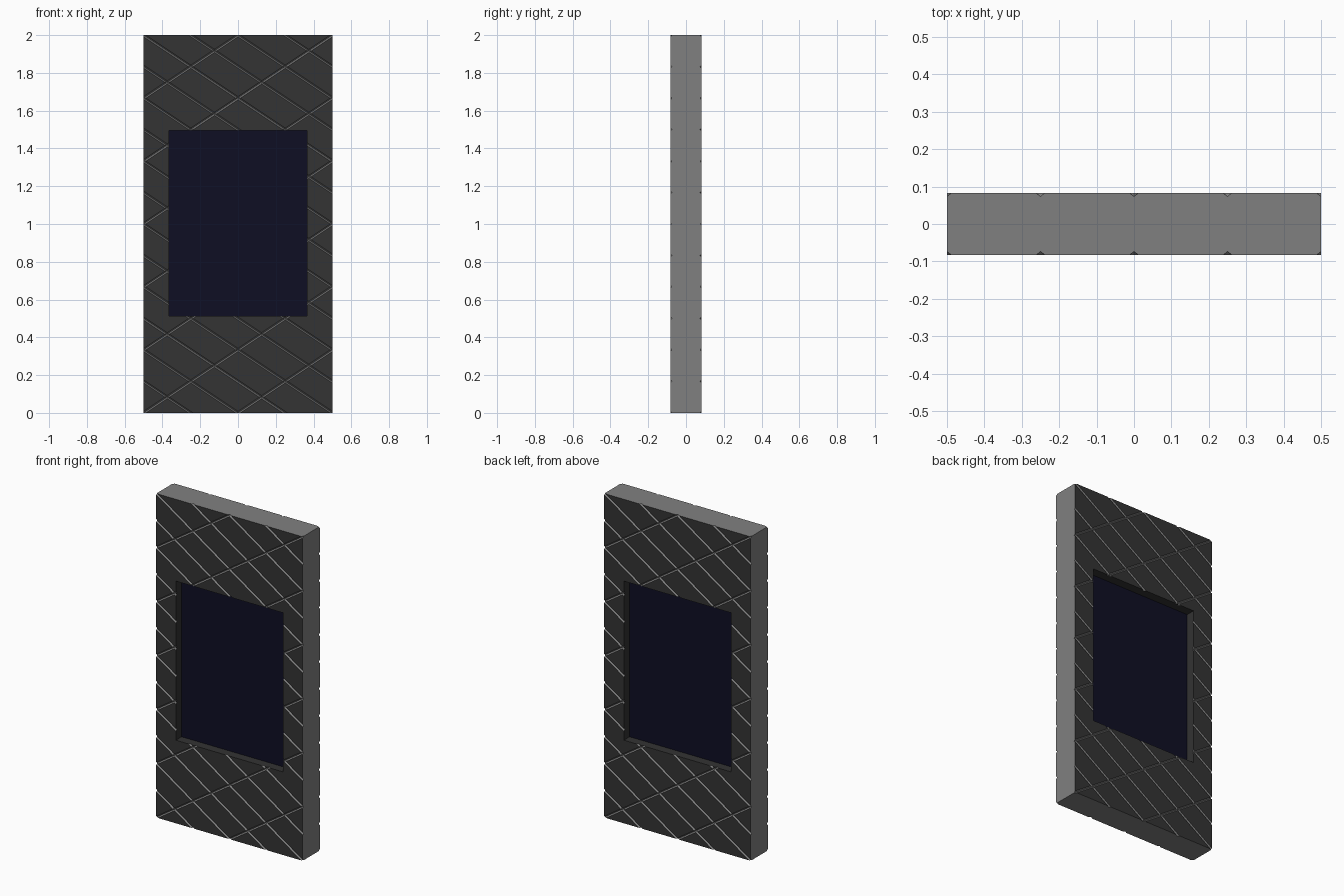
import bpy, bmesh
from mathutils import Vector

cube = bpy.data.objects.get("Cube")
if cube:
    bpy.data.objects.remove(cube, do_unlink=True)

T = 1 / 12                 # half thickness of the slab
PANE = T / 3               # half thickness of the glass
WIN_X, WIN_LO, WIN_HI = 0.366, 0.513, 1.495
SLOPE = 2 / 3
HALF, DEPTH = 0.008, 0.01  # groove half height and depth
EPS = 1e-4


def material(name, rgb):
    m = bpy.data.materials.new(name)
    m.use_nodes = True
    m.diffuse_color = (*rgb, 1)
    m.node_tree.nodes["Principled BSDF"].inputs["Base Color"].default_value = (*rgb, 1)
    return m


edge_grey = material("edge_grey", (0.216, 0.216, 0.216))
face_grey = material("dark_face_grey", (0.033, 0.033, 0.033))
glass_navy = material("navy_glass", (0.0044, 0.0044, 0.0176))


def box(bm, x, y, lo, hi):
    verts = bmesh.ops.create_cube(bm, size=2)["verts"]
    for v in verts:
        v.co = Vector((v.co.x * x, v.co.y * y, lo if v.co.z < 0 else hi))


def finish(bm, name, mats):
    mesh = bpy.data.meshes.new(name)
    bm.to_mesh(mesh)
    bm.free()
    obj = bpy.data.objects.new(name, mesh)
    for m in mats:
        mesh.materials.append(m)
    bpy.context.collection.objects.link(obj)


def on_side(v, side):
    return abs(v.co.y - side * T) < EPS


def cut(bm, side, co, normal):
    """Split only the broad face on one side along a plane."""
    faces = [f for f in bm.faces if all(on_side(v, side) for v in f.verts)]
    geom = set(faces)
    for f in faces:
        geom.update(f.edges)
        geom.update(f.verts)
    bmesh.ops.bisect_plane(bm, geom=list(geom), dist=1e-6, plane_co=co, plane_no=normal)


def in_window(p):
    return abs(p.x) < WIN_X and WIN_LO < p.z < WIN_HI


def near_line(value, step):
    return abs(value / step - round(value / step)) * step < EPS


# Door slab
bm = bmesh.new()
box(bm, 1 / 2, T, 0, 2)
for side in (-1, 1):
    slope = -side * SLOPE
    # Window outline
    for x in (-WIN_X, WIN_X):
        cut(bm, side, (x, 0, 0), (1, 0, 0))
    for z in (WIN_LO, WIN_HI):
        cut(bm, side, (0, 0, z), (0, 0, 1))
    # Diagonal grooves: one direction is twice as dense as the other
    for m, step in ((slope, 1 / 3), (-slope, 1 / 6)):
        n = round(1 / 3 / step)
        for k in range(-n, round(2 / step) + n + 1):
            for off in (-HALF, 0, HALF):
                cut(bm, side, (0, 0, k * step + off), (-m, 0, 1))
    # Open the window
    inside = [f for f in bm.faces if all(on_side(v, side) for v in f.verts)
              and in_window(f.calc_center_median())]
    bmesh.ops.delete(bm, geom=inside, context='FACES')
    # Sink the groove centre lines
    broad = [f for f in bm.faces if all(on_side(v, side) for v in f.verts)]
    for v in {v for f in broad for v in f.verts}:
        if near_line(v.co.z - slope * v.co.x, 1 / 3) or near_line(v.co.z + slope * v.co.x, 1 / 6):
            v.co.y -= side * DEPTH
    sunk = [f for f in broad if not all(on_side(v, side) for v in f.verts)]
    for f in broad:
        f.material_index = 1
    for f in sunk:
        f.material_index = 0
    bmesh.ops.triangulate(bm, faces=sunk)
    # Window reveal running in to the glass
    rim = [e for e in bm.edges if e.is_boundary and e.verts[0].co.y * side > PANE + EPS]
    new = bmesh.ops.extrude_edge_only(bm, edges=rim)["geom"]
    for g in new:
        if isinstance(g, bmesh.types.BMVert):
            g.co.y = side * PANE
        elif isinstance(g, bmesh.types.BMFace):
            g.material_index = 1
bmesh.ops.recalc_face_normals(bm, faces=bm.faces[:])
finish(bm, "door_slab", [edge_grey, face_grey])

# Glass pane, recessed on both sides
bm = bmesh.new()
box(bm, WIN_X, PANE, WIN_LO, WIN_HI)
finish(bm, "window_pane", [glass_navy])
